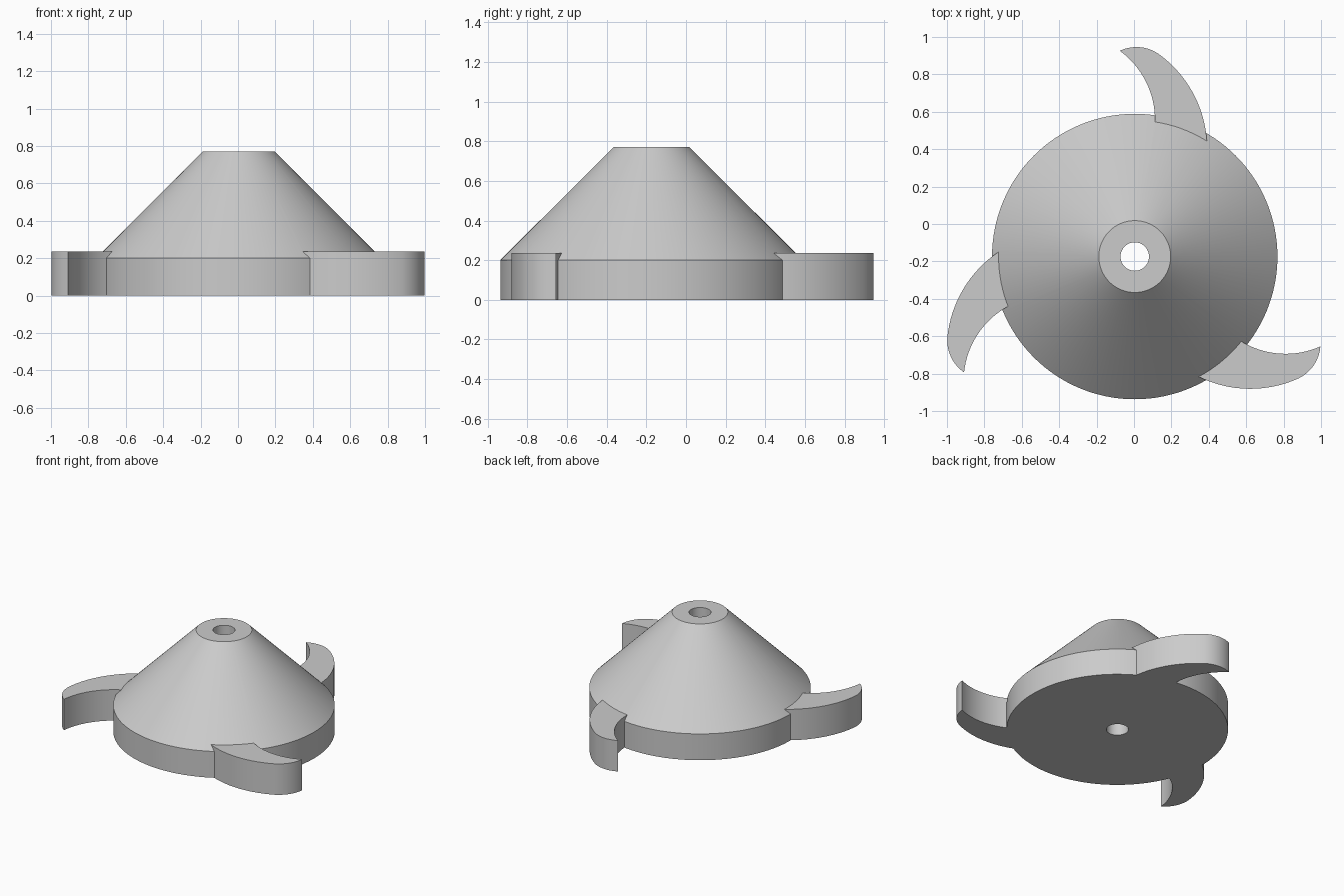
import bpy, bmesh, math
from mathutils import Vector, Matrix

if "Cube" in bpy.data.objects:
    bpy.data.objects.remove(bpy.data.objects["Cube"])

CENTRE = Vector((0.004, -0.174, 0))
SEGMENTS = 128

grey = bpy.data.materials.new("light_grey")
grey.diffuse_color = (0.6, 0.6, 0.6, 1)
grey.use_nodes = True
grey.node_tree.nodes["Principled BSDF"].inputs["Base Color"].default_value = grey.diffuse_color


def make_object(name, bm):
    bmesh.ops.recalc_face_normals(bm, faces=bm.faces)
    mesh = bpy.data.meshes.new(name)
    bm.to_mesh(mesh)
    bm.free()
    mesh.materials.append(grey)
    obj = bpy.data.objects.new(name, mesh)
    bpy.context.collection.objects.link(obj)
    return obj


def arc(a, b, c, steps):
    """Points on the circular arc from a through b to c."""
    (ax, ay), (bx, by), (cx, cy) = a, b, c
    d = 2 * (ax * (by - cy) + bx * (cy - ay) + cx * (ay - by))
    a2, b2, c2 = ax * ax + ay * ay, bx * bx + by * by, cx * cx + cy * cy
    ux = (a2 * (by - cy) + b2 * (cy - ay) + c2 * (ay - by)) / d
    uy = (a2 * (cx - bx) + b2 * (ax - cx) + c2 * (bx - ax)) / d
    r = math.hypot(ax - ux, ay - uy)
    start = math.atan2(ay - uy, ax - ux)
    sweep = (math.atan2(cy - uy, cx - ux) - start + math.pi) % (2 * math.pi) - math.pi
    return [(ux + r * math.cos(start + sweep * i / steps),
             uy + r * math.sin(start + sweep * i / steps)) for i in range(steps + 1)]


# Conical hub with a rim and a through bore, turned from one closed profile
profile = [(0.076, 0), (0.763, 0), (0.763, 0.2), (0.192, 0.77), (0.076, 0.77)]
bm = bmesh.new()
rings = []
for i in range(SEGMENTS):
    t = 2 * math.pi * i / SEGMENTS
    rings.append([bm.verts.new((r * math.cos(t), r * math.sin(t), z)) for r, z in profile])
for i in range(SEGMENTS):
    a, b = rings[i], rings[(i + 1) % SEGMENTS]
    for j in range(len(profile)):
        k = (j + 1) % len(profile)
        bm.faces.new((a[j], b[j], b[k], a[k]))
hub = make_object("cutter_hub", bm)
hub.location = CENTRE

# Curved blade outline: root, outer sweep, rounded end, hooked inner sweep
tip = (-0.08, 1.10)
outline = [(0.4, 0.5)]
outline += arc((0.386, 0.615), (0.298, 0.898), (0.125, 1.085), 16)
outline += arc((0.125, 1.085), (0.017, 1.12), tip, 10)[1:]
outline += arc(tip, (0.053, 0.948), (0.108, 0.72), 16)[1:]
outline += [(0.108, 0.5)]

# Three blades around the hub, each fused into it
for n in range(3):
    bm = bmesh.new()
    base = bm.faces.new([bm.verts.new((x, y, 0)) for x, y in outline])
    top = bmesh.ops.extrude_face_region(bm, geom=[base])["geom"]
    bmesh.ops.translate(bm, vec=(0, 0, 0.235),
                        verts=[v for v in top if isinstance(v, bmesh.types.BMVert)])
    bmesh.ops.transform(bm, matrix=Matrix.Rotation(n * math.tau / 3, 4, "Z"), verts=bm.verts)
    blade = make_object(f"blade_{n + 1}", bm)
    blade.location = CENTRE
    blade.hide_render = True
    blade.hide_set(True)
    union = hub.modifiers.new(f"fuse_blade_{n + 1}", "BOOLEAN")
    union.operation = "UNION"
    union.solver = "EXACT"
    union.object = blade

# Apply the unions, remove the helper blades and smooth the curved walls
bpy.context.view_layer.objects.active = hub
hub.select_set(True)
for mod in list(hub.modifiers):
    helper = mod.object
    bpy.ops.object.modifier_apply(modifier=mod.name)
    bpy.data.objects.remove(helper)
bpy.ops.object.shade_smooth_by_angle(angle=math.radians(30))
